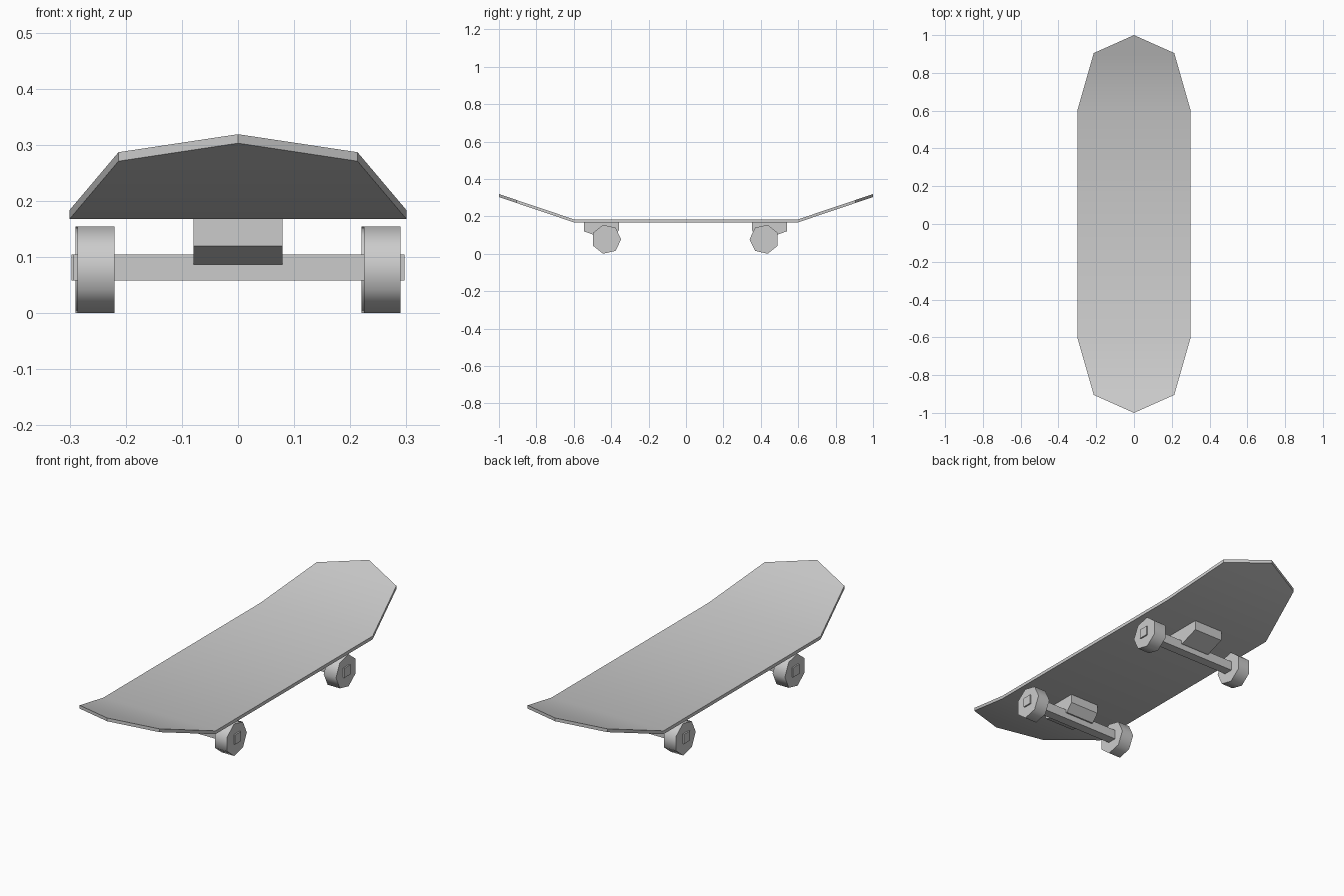
import bpy, math
from mathutils import Matrix

if "Cube" in bpy.data.objects:
    bpy.data.objects.remove(bpy.data.objects["Cube"])


def prism(name, profile, x0, x1, smooth=None, place=Matrix()):
    """Extrude a (y, z) profile from x0 to x1."""
    n = len(profile)
    verts = [(x, y, z) for x in (x0, x1) for y, z in profile]
    faces = [tuple(range(n))[::-1], tuple(range(n, 2 * n))]
    faces += [(i, (i + 1) % n, n + (i + 1) % n, n + i) for i in range(n)]
    return make(name, verts, faces, smooth, place)


def make(name, verts, faces, smooth=None, place=Matrix()):
    mesh = bpy.data.meshes.new(name)
    mesh.from_pydata([place @ Matrix.Translation(v).translation for v in verts], [], faces)
    obj = bpy.data.objects.new(name, mesh)
    bpy.context.collection.objects.link(obj)
    bpy.ops.object.select_all(action='DESELECT')
    obj.select_set(True)
    bpy.context.view_layer.objects.active = obj
    bpy.ops.object.mode_set(mode='EDIT')
    bpy.ops.mesh.select_all(action='SELECT')
    bpy.ops.mesh.normals_make_consistent(inside=False)
    bpy.ops.object.mode_set(mode='OBJECT')
    if smooth:
        bpy.ops.object.shade_smooth_by_angle(angle=math.radians(smooth))
    return obj


# Deck: flat middle with upturned pointed ends
outline = [(0.3, -0.6), (0.3, 0.6), (0.213, 0.905), (0, 1.0), (-0.213, 0.905),
           (-0.3, 0.6), (-0.3, -0.6), (-0.213, -0.905), (0, -1.0), (0.213, -0.905)]
n = len(outline)
verts = [(x, y, base + max(0, abs(y) - 0.6) * 0.3375)
         for base in (0.168, 0.184) for x, y in outline]
panels = [(0, 1, 5, 6), (1, 2, 3, 4, 5), (6, 7, 8, 9, 0)]
faces = [p[::-1] for p in panels] + [tuple(i + n for i in p) for p in panels]
faces += [(i, (i + 1) % n, n + (i + 1) % n, n + i) for i in range(n)]
make("deck", verts, faces, smooth=30)

# Trucks: the front one is the back one turned half round
block = [(0.356, 0.168), (0.543, 0.168), (0.543, 0.12),
         (0.45, 0.087), (0.39, 0.087), (0.356, 0.125)]
axle = [(0.397, 0.058), (0.443, 0.058), (0.443, 0.1045), (0.397, 0.1045)]
R = 0.0793
wheel = [(0.4225 - R * math.cos(i * math.tau / 7), 0.0773 + R * math.sin(i * math.tau / 7))
         for i in range(7)]
for end, turn in (("back", 0), ("front", math.pi)):
    place = Matrix.Translation((0, -0.0035, 0)) @ Matrix.Rotation(turn, 4, 'Z')
    prism(end + "_truck_block", block, -0.079, 0.079, place=place)
    prism(end + "_axle", axle, -0.297, 0.293, place=place)
    prism(end + "_wheel_a", wheel, -0.290, -0.2245, 60, place)
    prism(end + "_wheel_b", wheel, 0.2205, 0.286, 60, place)
